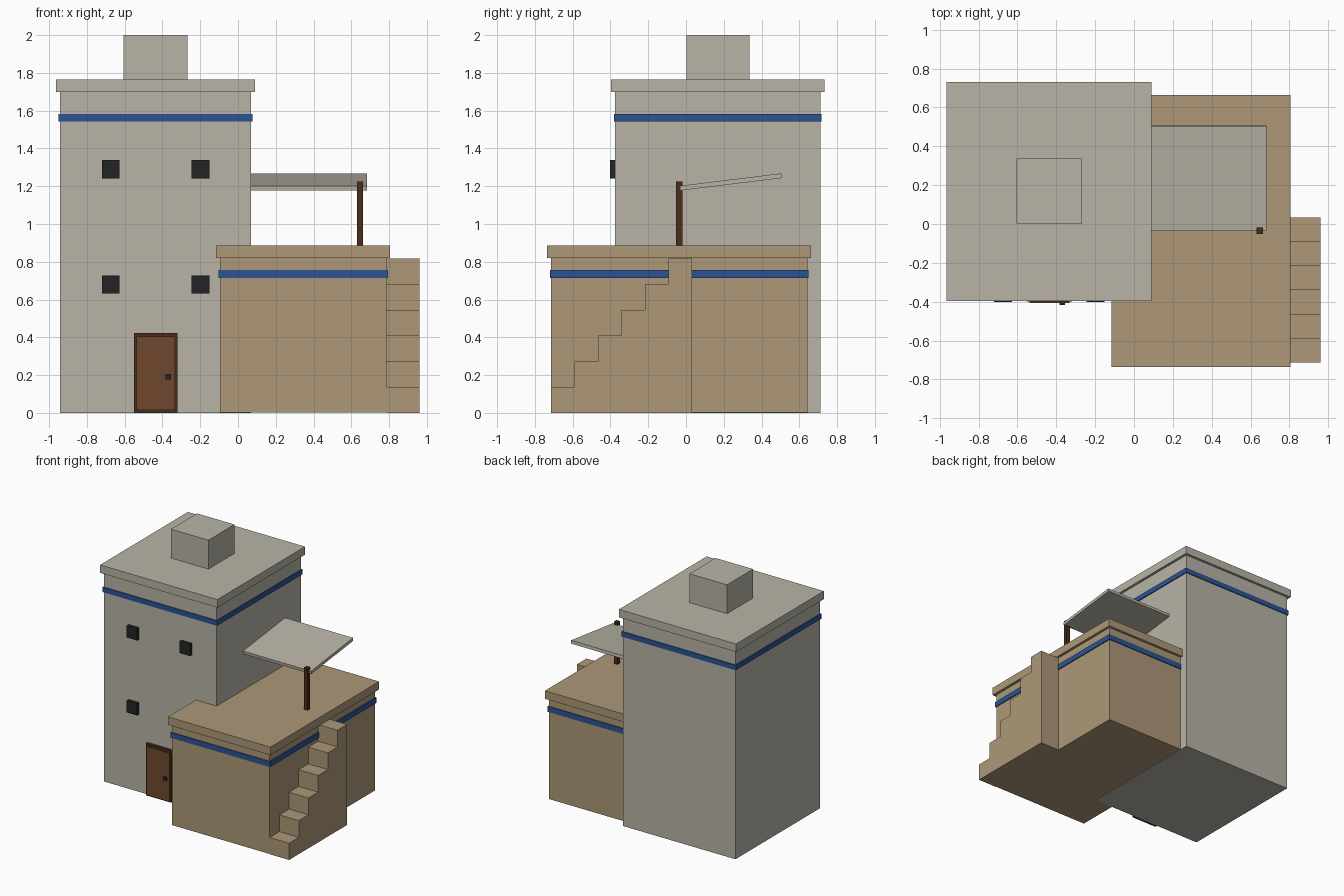
import bpy
import bmesh
import math

old = bpy.data.objects.get("Cube")
if old:
    bpy.data.objects.remove(old, do_unlink=True)


def material(name, rgb):
    """Flat material from an 8-bit display colour."""
    linear = [((c / 255 + 0.055) / 1.055) ** 2.4 for c in rgb] + [1.0]
    m = bpy.data.materials.new(name)
    m.use_nodes = True
    m.diffuse_color = linear
    m.node_tree.nodes["Principled BSDF"].inputs["Base Color"].default_value = linear
    return m


STONE = material("pale stone", (184, 180, 167))
CLAY = material("tan clay", (173, 152, 120))
BLUE = material("blue paint", (44, 84, 148))
WOOD = material("door wood", (112, 73, 46))
DARK_WOOD = material("dark wood", (74, 45, 26))
BLACK = material("black", (36, 36, 38))


def add_object(name, bm, mat):
    bmesh.ops.recalc_face_normals(bm, faces=bm.faces)
    mesh = bpy.data.meshes.new(name)
    bm.to_mesh(mesh)
    bm.free()
    mesh.materials.append(mat)
    obj = bpy.data.objects.new(name, mesh)
    bpy.context.collection.objects.link(obj)
    return obj


def box(name, mat, x, y, z):
    """Box from (low, high) ranges, with its origin at its centre."""
    bm = bmesh.new()
    bmesh.ops.create_cube(bm, size=1)
    bmesh.ops.scale(bm, vec=[b - a for a, b in (x, y, z)], verts=bm.verts)
    obj = add_object(name, bm, mat)
    obj.location = [(a + b) / 2 for a, b in (x, y, z)]
    return obj


def grow(span, amount):
    return span[0] - amount, span[1] + amount


def building(name, mat, x, y, base, wall_top, band):
    """Walls with a painted band and an overhanging roof slab."""
    box(name + "_walls", mat, x, y, (base, wall_top))
    box(name + "_band", BLUE, grow(x, 0.008), grow(y, 0.007), band)
    box(name + "_roof", mat, grow(x, 0.021), grow(y, 0.021), (wall_top, wall_top + 0.065))


# Tower and lower wing
building("tower", STONE, (-0.943, 0.07), (-0.375, 0.711), 0, 1.70, (1.542, 1.583))
building("wing", CLAY, (-0.095, 0.785), (-0.714, 0.642), 0.002, 0.82, (0.713, 0.757))
box("roof_hut", STONE, (-0.605, -0.268), (0.002, 0.337), (1.765, 2.0))

# Windows
for level, z in (("lower", 0.68), ("upper", 1.29)):
    for side, x in (("right", -0.674), ("left", -0.198)):
        box(f"{level}_{side}_window", BLACK, (x - 0.047, x + 0.047),
            (-0.402, -0.37), (z - 0.048, z + 0.048))

# Door
box("door_frame", DARK_WOOD, (-0.55, -0.32), (-0.398, -0.37), (0.002, 0.424))
box("door_panel", WOOD, (-0.537, -0.333), (-0.406, -0.39), (0.016, 0.405))
box("door_knob", BLACK, (-0.383, -0.354), (-0.416, -0.40), (0.176, 0.205))

# Outside stairs: one stepped profile, extruded sideways
STEPS, RISE, RUN, START = 6, 0.1363, 0.1245, -0.714
profile = [(START, 0)]
for i in range(STEPS):
    profile += [(START + i * RUN, (i + 1) * RISE), (START + (i + 1) * RUN, (i + 1) * RISE)]
profile.append((START + STEPS * RUN, 0))
bm = bmesh.new()
side = bm.faces.new([bm.verts.new((0.785, y, z)) for y, z in profile])
extruded = bmesh.ops.extrude_face_region(bm, geom=[side])["geom"]
bmesh.ops.translate(bm, vec=(0.175, 0, 0),
                    verts=[v for v in extruded if isinstance(v, bmesh.types.BMVert)])
add_object("stairs", bm, CLAY)

# Sloping awning and its post
awning = box("awning", STONE, (0.05, 0.682), (-0.034, 0.508), (1.21, 1.235))
awning.rotation_euler.x = math.radians(7)
box("awning_post", DARK_WOOD, (0.63, 0.663), (-0.052, -0.018), (0.86, 1.226))
